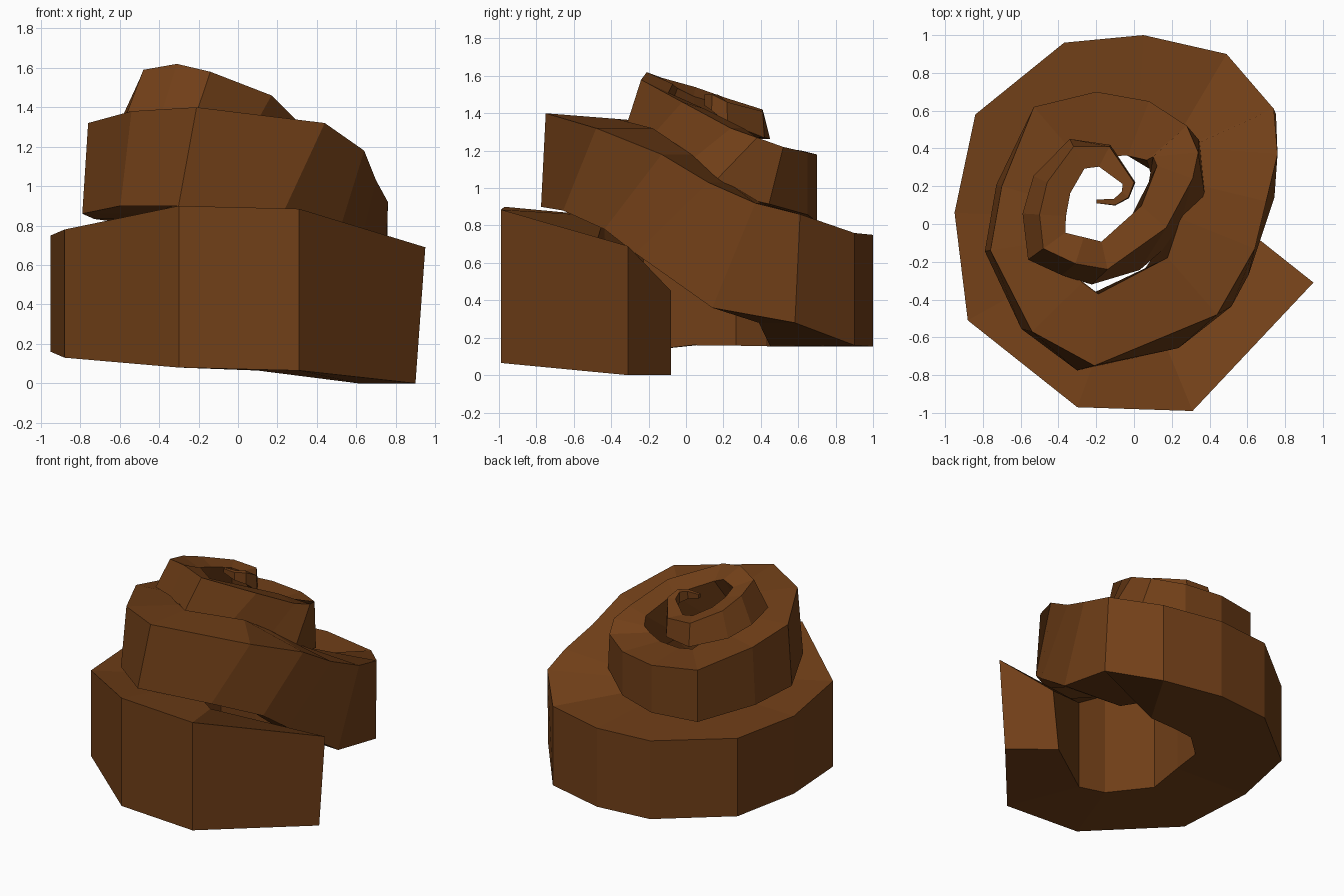
import bpy, bmesh
from mathutils import Vector

# Upper outer edge of the coil, from the open front end up to the inner tip
PATH = [
    (.95, -.31, .69), (.31, -.99, .885), (-.30, -.97, .90), (-.88, -.51, .78),
    (-.95, .06, .75), (-.84, .58, .75), (-.37, .96, .75), (.05, 1.0, .75),
    (.49, .90, .76), (.74, .61, .86), (.76, .37, .92), (.70, .12, 1.03),
    (.64, -.13, 1.18), (.44, -.48, 1.32), (-.21, -.75, 1.40), (-.54, -.57, 1.38),
    (-.76, -.14, 1.32), (-.70, .20, 1.26), (-.53, .62, 1.20), (-.20, .70, 1.18),
    (.08, .65, 1.19), (.28, .52, 1.22), (.34, .38, 1.27), (.31, .24, 1.32),
    (.17, -.02, 1.46), (-.14, -.24, 1.58), (-.31, -.21, 1.62), (-.48, -.13, 1.59),
    (-.50, .05, 1.54), (-.46, .22, 1.48), (-.32, .41, 1.42), (-.13, .41, 1.41),
    (0, .22, 1.46), (-.03, .14, 1.50), (-.10, .10, 1.50), (-.20, .11, 1.50)]
# Section size keyed by path point
HEIGHT = {0: .69, 1: .82, 2: .82, 3: .65, 4: .59, 8: .60, 10: .56, 11: .38, 12: .40,
          13: .44, 14: .50, 16: .46, 19: .36, 23: .25, 25: .25, 31: .14, 35: .03}
WIDTH = {0: .39, 1: .56, 5: .60, 9: .50, 13: .40, 14: .38, 19: .34, 21: .28, 23: .20,
         25: .15, 28: .14, 30: .13, 31: .12, 32: .06, 35: .02}
LEAN = {0: 0, 13: 0, 14: .03, 17: .03, 18: 0, 21: 0, 23: .03, 25: .06, 27: .10,
        29: .08, 31: .01, 35: 0}
SHIFT = {0: 0, 8: 0, 9: .03, 10: .23, 11: .40, 12: .33, 13: .27, 14: .09, 15: .05,
         16: 0, 20: 0, 21: .10, 22: .27, 23: .32, 24: .26, 25: .10, 27: 0, 35: 0}
DROP = {0: .24, 1: .15, 2: .05, 3: 0, 13: 0, 14: .03, 16: 0, 23: 0, 25: .07,
        28: .05, 30: 0, 35: 0}


def at(keys, i):
    """Linear interpolation between keyed path points."""
    a = max(k for k in keys if k <= i)
    b = min(k for k in keys if k >= i)
    return keys[a] if a == b else keys[a] + (keys[b] - keys[a]) * (i - a) / (b - a)


def section(i):
    """Four corners of the coil section, square to the path in plan."""
    p = Vector(PATH[i])
    steps = [Vector(PATH[j + 1]) - Vector(PATH[j])
             for j in (i - 1, i) if 0 <= j < len(PATH) - 1]
    t = sum((s.normalized() for s in steps), Vector())
    ahead = Vector((t.x, t.y, 0)).normalized()
    inward = Vector((ahead.y, -ahead.x, 0))
    down = ahead * at(SHIFT, i) - inward * at(LEAN, i) - Vector((0, 0, at(HEIGHT, i)))
    inner = inward * at(WIDTH, i)
    if i == 0:  # skewed open end
        down.x -= .05
        inner = Vector((-.29, .23, 0))
    return [p, p + inner - Vector((0, 0, at(DROP, i))), p + inner + down, p + down]


# Tapering rising coil
bm = bmesh.new()
rings = [[bm.verts.new(c) for c in section(i)] for i in range(len(PATH))]
for r, s in zip(rings, rings[1:]):
    for k in range(4):
        n = (k + 1) % 4
        bm.faces.new((r[k], r[n], s[n], s[k]))
bm.faces.new(rings[0])
bm.faces.new(rings[-1])
bmesh.ops.recalc_face_normals(bm, faces=bm.faces)
mesh = bpy.data.meshes.new("spiral_coil")
bm.to_mesh(mesh)
bm.free()
coil = bpy.data.objects.new("spiral_coil", mesh)
bpy.context.collection.objects.link(coil)

brown = bpy.data.materials.new("brown")
brown.diffuse_color = (.165, .05, .009, 1)
mesh.materials.append(brown)
